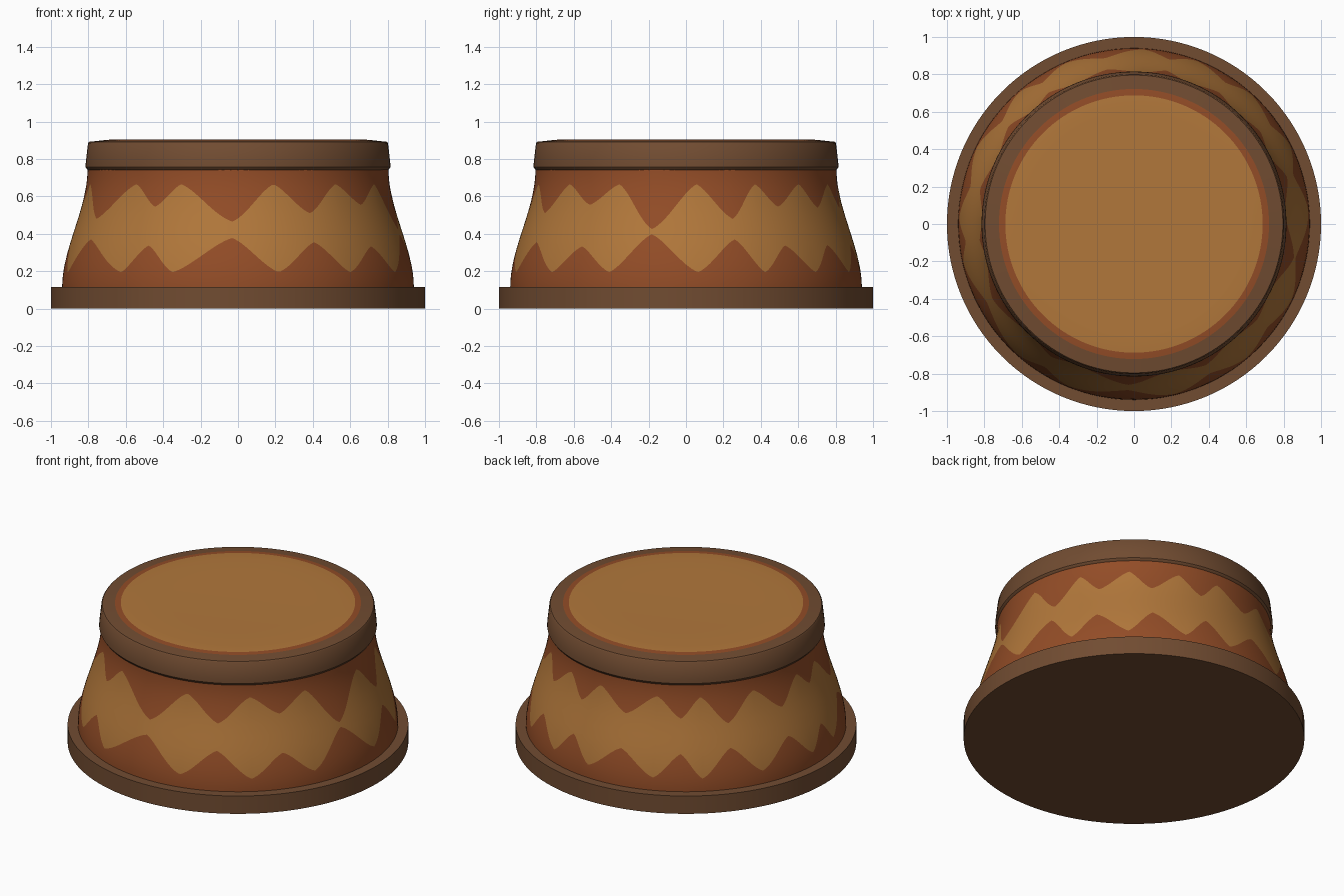
import bpy, bmesh, math

cube = bpy.data.objects.get("Cube")
if cube:
    bpy.data.objects.remove(cube, do_unlink=True)


def material(name, rgb):
    mat = bpy.data.materials.new(name)
    mat.use_nodes = True
    mat.diffuse_color = (*rgb, 1)
    mat.node_tree.nodes["Principled BSDF"].inputs["Base Color"].default_value = (*rgb, 1)
    return mat


brown = material("dark wood brown", (0.165, 0.072, 0.031))
rust = material("rust orange", (0.29, 0.073, 0.02))
tan = material("golden tan", (0.44, 0.185, 0.043))


def smoothstep(t):
    t = min(max(t, 0), 1)
    return t * t * (3 - 2 * t)


def lerp(a, b, t):
    return a + (b - a) * t


def lathe(name, section, mats, slots, segments):
    """Spin section(angle in degrees) -> [(radius, z)] around z; slots colour each strip."""
    bm = bmesh.new()
    columns = []
    for i in range(segments):
        deg = 360 * i / segments
        a = math.radians(deg)
        columns.append([bm.verts.new((r * math.sin(a), -r * math.cos(a), z))
                        for r, z in section(deg)])
    for i, left in enumerate(columns):
        right = columns[(i + 1) % segments]
        for k, slot in enumerate(slots):
            face = bm.faces.new((left[k], right[k], right[k + 1], left[k + 1]))
            face.material_index = slot
    bmesh.ops.remove_doubles(bm, verts=bm.verts, dist=1e-5)
    mesh = bpy.data.meshes.new(name)
    bm.to_mesh(mesh)
    bm.free()
    for mat in mats:
        mesh.materials.append(mat)
    obj = bpy.data.objects.new(name, mesh)
    bpy.context.collection.objects.link(obj)
    bpy.ops.object.select_all(action="DESELECT")
    obj.select_set(True)
    bpy.context.view_layer.objects.active = obj
    bpy.ops.object.shade_smooth_by_angle(angle=math.radians(35))
    return obj


# Base disc
base = [(0, 0), (1, 0), (1, 0.115), (0.88, 0.115)]
lathe("base_disc", lambda d: base, [brown], [0] * 3, 128)

# Zigzag band: angles of narrow and wide points, and band top at narrow points
narrow = [-2, 27, 52, 78, 107, 126, 147, 168, 190, 213, 232, 257, 276, 298, 328]
wide = [13.5, 40, 64, 94, 117, 138, 159, 177, 203, 221, 244, 268, 283, 318, 338]
pinch = [0.465, 0.51, 0.555, 0.425, 0.48, 0.545, 0.54, 0.54,
         0.54, 0.54, 0.5, 0.52, 0.57, 0.48, 0.545]
keys = []
for n, w, top in zip(narrow, wide, pinch):
    keys.append((n, top, 0.40 - 0.5 * (top - 0.42)))
    keys.append((w, 0.665, 0.195))
keys.append((narrow[0] + 360, *keys[0][1:]))


def band_edges(deg):
    if deg > keys[-1][0]:
        deg -= 360
    for a, b in zip(keys, keys[1:]):
        if a[0] <= deg <= b[0]:
            t = (deg - a[0]) / (b[0] - a[0])
            t = (t + smoothstep(t)) / 2
            return lerp(a[1], b[1], t), lerp(a[2], b[2], t)


def body_section(deg):
    top, low = band_edges(deg)
    stops = [0.1, low, top, 0.76]
    heights = [lerp(a, b, k / 6) for a, b in zip(stops, stops[1:]) for k in range(6)]
    return [(0.94 - 0.135 * smoothstep((z - 0.115) / 0.625), z)
            for z in heights + [stops[-1]]]


# Flared fabric body
lathe("body", body_section, [rust, tan], [0] * 6 + [1] * 6 + [0] * 6, 360)

# Top rim band
rim = [(0.79, 0.735), (0.805, 0.742), (0.815, 0.757), (0.814, 0.78),
       (0.802, 0.885), (0.796, 0.892), (0.72, 0.9)]
lathe("top_rim", lambda d: rim, [brown], [0] * 6, 128)

# Seat panel with rust border
panel = [(0.722, 0.9), (0.688, 0.903), (0.6, 0.905), (0.4, 0.903), (0, 0.902)]
lathe("top_panel", lambda d: panel, [rust, tan], [0, 1, 1, 1], 128)
